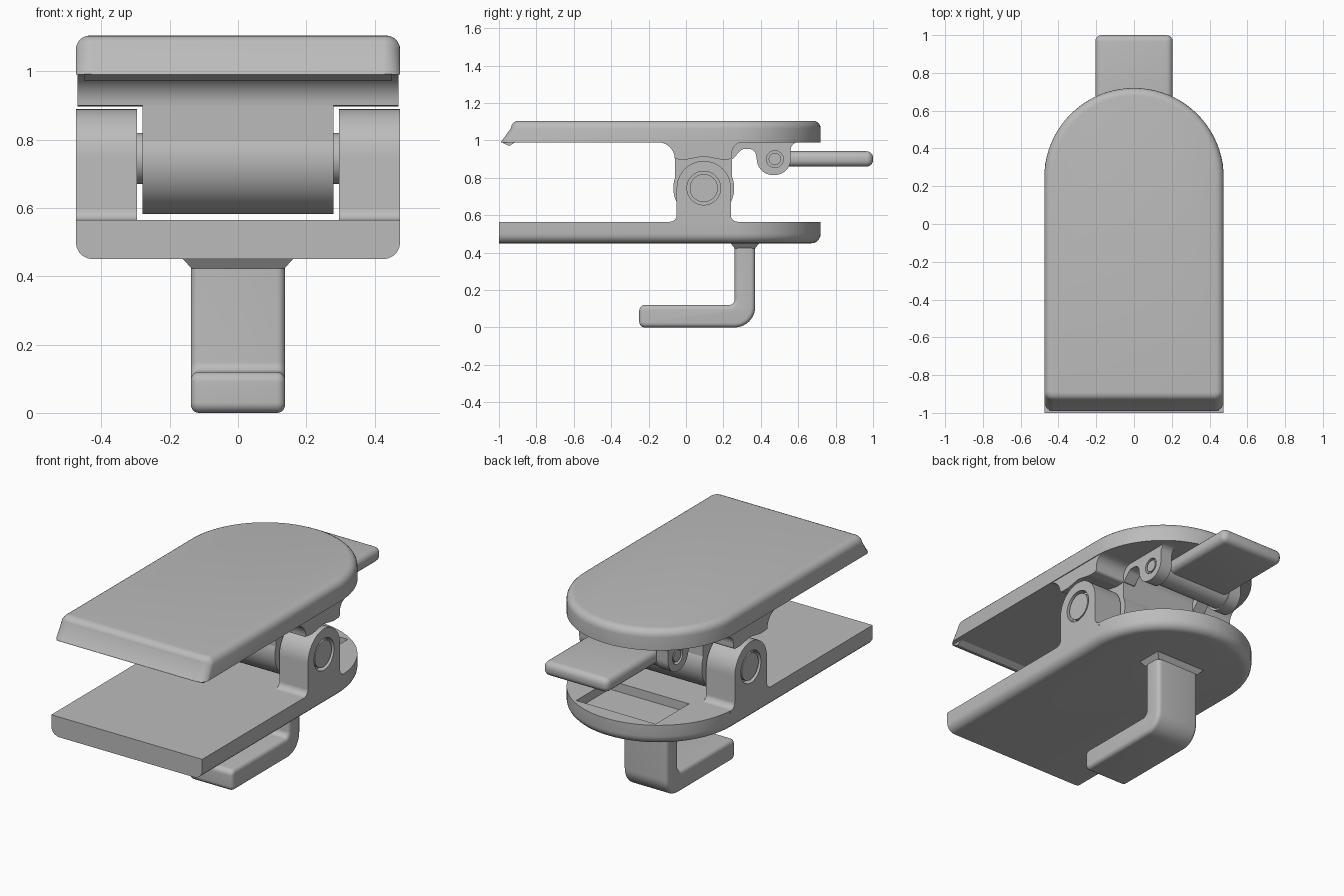
import bpy, bmesh, math
from mathutils import Vector

if "Cube" in bpy.data.objects:
    bpy.data.objects.remove(bpy.data.objects["Cube"], do_unlink=True)

GREY = (0.5, 0.5, 0.5, 1)
grey = bpy.data.materials.new("plain grey")
grey.use_nodes = True
grey.diffuse_color = GREY
grey.node_tree.nodes["Principled BSDF"].inputs["Base Color"].default_value = GREY
parts = []


def finish(name, bm):
    bmesh.ops.recalc_face_normals(bm, faces=bm.faces)
    mesh = bpy.data.meshes.new(name)
    bm.to_mesh(mesh)
    bm.free()
    mesh.materials.append(grey)
    ob = bpy.data.objects.new(name, mesh)
    bpy.context.collection.objects.link(ob)
    parts.append(ob)
    return ob


def rounded(corners, n=10):
    """Fillet each (u, v, radius) corner of a closed outline."""
    out = []
    for i, (u, v, r) in enumerate(corners):
        p = Vector((u, v, 0))
        if r == 0:
            out.append(p)
            continue
        a = (Vector((*corners[i - 1][:2], 0)) - p).normalized()
        b = (Vector((*corners[(i + 1) % len(corners)][:2], 0)) - p).normalized()
        half = a.angle(b) / 2
        centre = p + (a + b).normalized() * r / math.sin(half)
        start = (p + a * r / math.tan(half) - centre).normalized()
        end = (p + b * r / math.tan(half) - centre).normalized()
        out += [centre + start.slerp(end, k / n) * r for k in range(n + 1)]
    return out


def prism(corners, lo, hi, axis="x", n=10):
    """Extrude an outline along x (outline in y, z) or z (outline in x, y)."""
    bm = bmesh.new()
    place = (lambda p: (lo, p.x, p.y)) if axis == "x" else (lambda p: (p.x, p.y, lo))
    face = bm.faces.new([bm.verts.new(place(p)) for p in rounded(corners, n)])
    ext = bmesh.ops.extrude_face_region(bm, geom=[face])
    step = Vector((hi - lo, 0, 0)) if axis == "x" else Vector((0, 0, hi - lo))
    bmesh.ops.translate(bm, vec=step, verts=[g for g in ext["geom"] if isinstance(g, bmesh.types.BMVert)])
    bmesh.ops.remove_doubles(bm, verts=bm.verts, dist=0.0005)
    bmesh.ops.recalc_face_normals(bm, faces=bm.faces)
    return bm


def soften(bm, width, rule):
    edges = [e for e in bm.edges if rule(*[v.co for v in e.verts])]
    bmesh.ops.bevel(bm, geom=edges, offset=width, segments=5, profile=0.5,
                    affect="EDGES", clamp_overlap=True)
    return bm


def box(x, y, z):
    return prism([(x[0], y[0], 0), (x[1], y[0], 0), (x[1], y[1], 0), (x[0], y[1], 0)], *z, axis="z")


def rod(y, z, r, x0, x1):
    k = 0.9999 * r
    return prism([(y - r, z - r, k), (y + r, z - r, k), (y + r, z + r, k), (y - r, z + r, k)], x0, x1, n=14)


def cut(ob, bm):
    cutter = finish("cutter", bm)
    parts.remove(cutter)
    cutter.hide_render = True
    mod = ob.modifiers.new("cut", "BOOLEAN")
    mod.operation, mod.solver, mod.object = "DIFFERENCE", "EXACT", cutter
    bpy.context.view_layer.objects.active = ob
    bpy.ops.object.modifier_apply(modifier=mod.name)
    bpy.data.objects.remove(cutter, do_unlink=True)


W = 0.475                 # half width of the jaws
HY, HZ = 0.095, 0.745     # hinge axis
LY, LZ = 0.475, 0.9       # lever axis


def jaw_outline(front, corner):
    return [(-W, front, corner), (W, front, corner), (W, 0.72, W - 0.001), (-W, 0.72, W - 0.001)]


# Lower jaw: flat front end, rounded underside, shallow slot at the back
bm = prism(jaw_outline(-1, 0), 0.45, 0.565, "z", 20)
soften(bm, 0.05, lambda a, b: a.z < 0.46 and b.z < 0.46 and max(a.y, b.y) > -0.99)
lower = finish("lower_jaw", bm)
cut(lower, box((-0.25, 0.25), (0.33, 0.63), (0.515, 0.6)))

# Upper jaw: sloped front end and rounded top rim
bm = prism(jaw_outline(-0.99, 0.05), 0.99, 1.105, "z", 20)
for v in bm.verts:
    if v.co.z > 1.1 and v.co.y < -0.9:
        v.co.y += 0.055
soften(bm, 0.042, lambda a, b: a.z > 1.1 and b.z > 1.1)
finish("upper_jaw", bm)
finish("gripping_lip", prism([(-0.99, 0.992, 0), (-0.945, 0.97, 0.008), (-0.91, 0.992, 0)], -0.45, 0.45))

# Wide saddle under the upper jaw, clearing the hinge posts
finish("saddle", prism([
    (-0.17, 1.0, 0), (-0.17, 0.99, 0), (-0.06, 0.99, 0.09), (-0.06, 0.9, 0.015),
    (0.0, 0.897, 0.04), (HY, 0.915, 0.1), (0.19, 0.897, 0.04), (0.245, 0.9, 0.015),
    (0.245, 0.99, 0.06), (0.32, 0.99, 0), (0.32, 1.0, 0)], -0.47, 0.47))

# Hinge barrel and its neck
finish("hinge_barrel", rod(HY, HZ, 0.163, -0.28, 0.28))
finish("barrel_neck", prism([
    (-0.06, 0.95, 0), (-0.06, HZ, 0), (0.245, HZ, 0), (0.245, 0.95, 0)], -0.28, 0.28))
finish("hinge_pin", rod(HY, HZ, 0.075, -0.47, 0.47))
finish("lever_pin", rod(LY, LZ, 0.033, -0.278, 0.278))

for side, s in (("left", 1), ("right", -1)):
    # Hinge post with a round top, flared foot and pin hole
    post = finish(side + "_hinge_post", prism([
        (-0.09, 0.55, 0), (-0.09, 0.565, 0), (-0.05, 0.565, 0.035), (-0.05, 0.89, 0.1449),
        (0.24, 0.89, 0.1449), (0.24, 0.565, 0.035), (0.28, 0.565, 0), (0.28, 0.55, 0)],
        s * 0.295, s * W))
    cut(post, rod(HY, HZ, 0.09, s * 0.44, s * 0.5))
    # Lever ear with an arch running back to the saddle
    ear = finish(side + "_lever_ear", prism([
        (0.2, 1.0, 0), (0.2, 0.9, 0), (0.25, 0.9, 0), (0.3, 0.955, 0.04), (0.37, 0.955, 0.04),
        (0.39, 0.815, 0.0849), (0.56, 0.815, 0.0849), (0.56, 0.99, 0.04), (0.62, 0.99, 0),
        (0.62, 1.0, 0)], s * 0.205, s * 0.28))
    cut(ear, rod(LY, LZ, 0.045, s * 0.26, s * 0.3))

# Lever: rounded tab on a round hub
bm = box((-0.205, 0.205), (LY, 1.0), (0.86, 0.942))
finish("lever_tab", soften(bm, 0.034, lambda a, b: True))
finish("lever_hub", rod(LY, LZ, 0.078, -0.205, 0.205))

# Hook below the lower jaw, with a flared root
bm = prism([
    (0.26, 0.47, 0), (0.26, 0.12, 0.03), (-0.25, 0.12, 0.03), (-0.25, 0, 0.03),
    (0.37, 0, 0.11), (0.37, 0.47, 0)], -0.138, 0.138)
finish("hook", soften(bm, 0.024, lambda a, b: abs(a.x - b.x) < 0.001 and min(a.z, b.z) < 0.46))
bm = box((-0.165, 0.165), (0.235, 0.395), (0.422, 0.455))
for v in bm.verts:
    if v.co.z < 0.43:
        v.co.x *= 0.82
        v.co.y = 0.315 + (v.co.y - 0.315) * 0.68
finish("hook_root", bm)

# Smooth shading with sharp edges kept
bpy.ops.object.select_all(action="DESELECT")
for ob in parts:
    ob.select_set(True)
bpy.context.view_layer.objects.active = parts[0]
bpy.ops.object.shade_smooth_by_angle(angle=math.radians(35))
